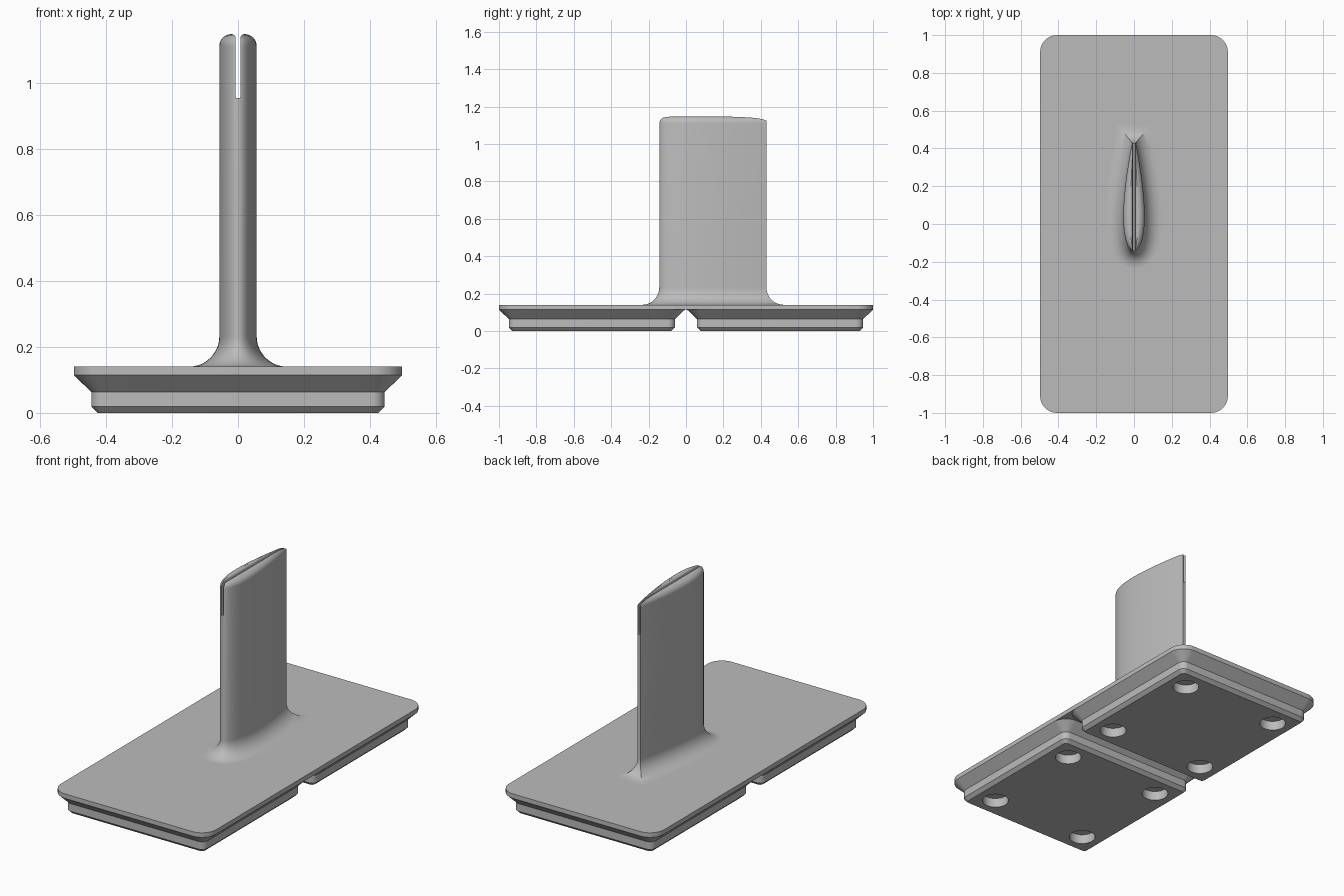
import bpy, bmesh
from math import sin, cos, pi, sqrt, radians
from mathutils import Vector

if "Cube" in bpy.data.objects:
    bpy.data.objects.remove(bpy.data.objects["Cube"])

grey = bpy.data.materials.new("plain_grey")
grey.use_nodes = True
colour = (0.5, 0.5, 0.5, 1)
grey.diffuse_color = colour
grey.node_tree.nodes["Principled BSDF"].inputs["Base Color"].default_value = colour


def finish(name, bm):
    bmesh.ops.remove_doubles(bm, verts=bm.verts, dist=1e-5)
    bmesh.ops.recalc_face_normals(bm, faces=bm.faces)
    mesh = bpy.data.meshes.new(name)
    bm.to_mesh(mesh)
    bm.free()
    mesh.materials.append(grey)
    obj = bpy.data.objects.new(name, mesh)
    bpy.context.collection.objects.link(obj)
    return obj


def activate(obj):
    bpy.ops.object.select_all(action='DESELECT')
    obj.select_set(True)
    bpy.context.view_layer.objects.active = obj


def smooth(obj):
    activate(obj)
    bpy.ops.object.shade_smooth_by_angle(angle=radians(30))


def cut(obj, cutter):
    cutter.hide_render = True
    mod = obj.modifiers.new("cut", 'BOOLEAN')
    mod.operation = 'DIFFERENCE'
    mod.solver = 'EXACT'
    mod.object = cutter
    activate(obj)
    bpy.ops.object.modifier_apply(modifier=mod.name)
    bpy.data.objects.remove(cutter)


def loft(bm, rings):
    """Join closed rings of points with quads; returns the vertex rings."""
    rows = [[bm.verts.new(p) for p in ring] for ring in rings]
    n = len(rows[0])
    for a, b in zip(rows, rows[1:]):
        for i in range(n):
            j = (i + 1) % n
            bm.faces.new((a[i], a[j], b[j], b[i]))
    return rows


def rounded_rect(hx, hy, r, z, cy=0, steps=10):
    pts = []
    for k, (sx, sy) in enumerate([(1, 1), (-1, 1), (-1, -1), (1, -1)]):
        for s in range(steps + 1):
            a = (k + s / steps) * pi / 2
            pts.append((sx * (hx - r) + r * cos(a), cy + sy * (hy - r) + r * sin(a), z))
    return pts


def slab(name, rings):
    bm = bmesh.new()
    rows = loft(bm, rings)
    bm.faces.new(rows[0])
    bm.faces.new(rows[-1])
    return finish(name, bm)


# Top plate
HALF, PLATE_Z, TOP_Z = 0.497, 0.114, 0.14
smooth(slab("base_plate", [rounded_rect(HALF, 1, 0.09, z) for z in (PLATE_Z, TOP_Z)]))

# Two stepped feet with magnet holes underneath
for label, cy in (("front_foot", -0.503), ("back_foot", 0.503)):
    steps = [(0.425, 0.019, 0), (0.444, 0.038, 0.019), (0.444, 0.038, 0.063), (HALF, 0.09, PLATE_Z)]
    foot = slab(label, [rounded_rect(h, h, r, z, cy) for h, r, z in steps])
    bm = bmesh.new()
    for sx in (-1, 1):
        for sy in (-1, 1):
            made = bmesh.ops.create_cone(bm, cap_ends=True, segments=40, radius1=0.071,
                                         radius2=0.071, depth=0.11)
            bmesh.ops.translate(bm, verts=made["verts"], vec=(sx * 0.311, cy + sy * 0.311, 0))
    cut(foot, finish("hole_cutter", bm))
    smooth(foot)

# Teardrop fin: outline of one side, from the nose to the blunt tail
NOSE, CHORD, FIN_TOP = -0.143, 0.573, 1.147
COUNT = 32


def half_width(t):
    curve = 0.2969 * sqrt(t) - 0.126 * t - 0.3516 * t**2 + 0.2843 * t**3 - 0.1015 * t**4
    return CHORD * 0.94 * curve + 0.0085 * t


side = []
for i in range(COUNT + 1):
    t = 1 - cos(pi / 2 * i / COUNT)
    side.append(Vector((half_width(t), NOSE + CHORD * t)))
normals = [Vector((0, -1))]
for i in range(1, COUNT + 1):
    d = side[min(i + 1, COUNT)] - side[i - 1]
    normals.append(Vector((d.y, -d.x)).normalized())

FILLET, FLARE = 0.036, 0.092
# Inset allowed at each point before the two sides would meet
limit = [min(FILLET, 0.95 * p.x / n.x) if n.x > 0 else 0 for p, n in zip(side, normals)]
limit[0] = limit[1]


def mirror_ring(half):
    return half + [(-x, y, z) for x, y, z in reversed(half[1:])]


def flared(f, z):
    half = [(*(p + n * f), z) for p, n in zip(side, normals)]
    tail, n = side[-1], normals[-1]
    corner = tail + (n + Vector((0, 1))) * (f / (1 + n.y))
    half[-1] = (corner.x, corner.y, z)
    return mirror_ring(half)


def inset(d):
    half = []
    for i, (p, n) in enumerate(zip(side, normals)):
        e = min(d, limit[i])
        q = p - (Vector((1, 0)) if i == COUNT else n) * e
        half.append((q.x, q.y, FIN_TOP - FILLET + sqrt(max(0, FILLET**2 - (FILLET - e)**2))))
    return mirror_ring(half)


rings = [flared(FLARE, TOP_Z - 0.01)]
for s in range(13):
    a = pi / 2 * (1 - s / 12)
    rings.append(flared(FLARE * (1 - cos(a)), TOP_Z + FLARE * (1 - sin(a))))
for s in range(9):
    rings.append(inset(FILLET * (1 - cos(pi / 2 * s / 8))))

bm = bmesh.new()
rows = loft(bm, rings)
bm.faces.new(rows[0])
crown = rows[-1]
bm.faces.new((crown[0], crown[1], crown[-1]))
for i in range(1, COUNT):
    bm.faces.new((crown[i], crown[i + 1], crown[-i - 1], crown[-i]))
fin = finish("fin", bm)

# Lengthwise slot in the top of the fin, with rounded lips
SLOT, LIP = 0.007, 0.013
profile = [(SLOT - 0.002, 0.953), (SLOT, 0.957)]
for s in range(6):
    a = radians(80) * s / 5
    profile.append((SLOT + LIP * (1 - cos(a)), FIN_TOP - LIP + LIP * sin(a)))
profile.append((profile[-1][0], 1.2))
outline = profile + [(-x, z) for x, z in reversed(profile)]
cut(fin, slab("slot_cutter", [[(x, y, z) for x, z in outline] for y in (-0.4, 0.7)]))
smooth(fin)
